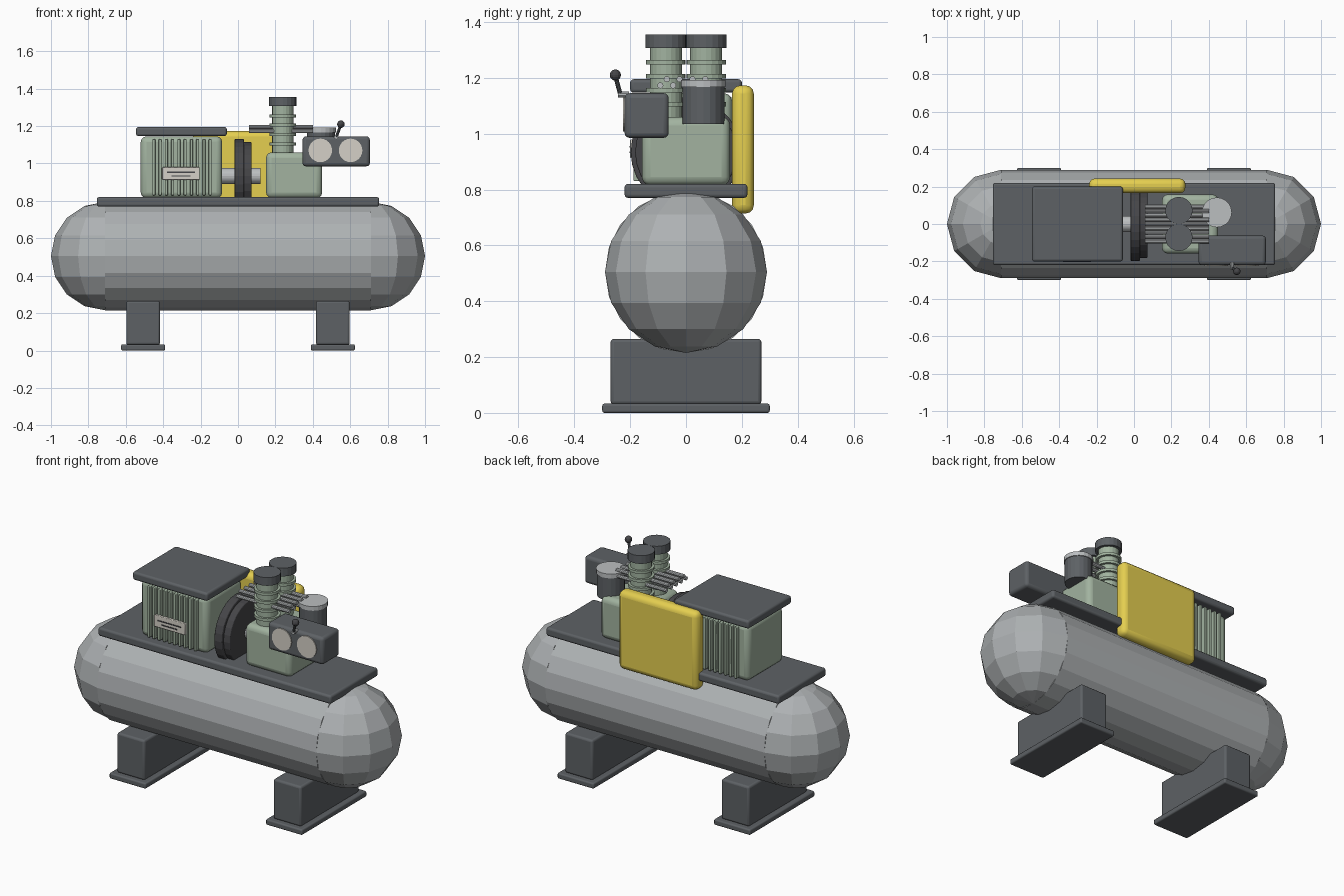
import bpy, bmesh, math
from mathutils import Vector

if "Cube" in bpy.data.objects:
    bpy.data.objects.remove(bpy.data.objects["Cube"])


def material(name, rgb):
    m = bpy.data.materials.new(name)
    m.diffuse_color = (*rgb, 1)
    m.use_nodes = True
    m.node_tree.nodes["Principled BSDF"].inputs["Base Color"].default_value = m.diffuse_color
    return m


GREEN = material("green paint", (0.36, 0.45, 0.35))
DARK = material("dark grey", (0.11, 0.12, 0.13))
BLACK = material("rubber", (0.06, 0.06, 0.065))
YELLOW = material("yellow paint", (0.78, 0.62, 0.08))
STEEL = material("light steel", (0.5, 0.52, 0.53))
CREAM = material("dial cream", (0.66, 0.63, 0.57))
SILVER = material("tank grey", (0.42, 0.44, 0.45))


def add(name, bm, mat, bevel=0.0, smooth=False):
    me = bpy.data.meshes.new(name)
    bm.to_mesh(me)
    bm.free()
    me.materials.append(mat)
    ob = bpy.data.objects.new(name, me)
    bpy.context.collection.objects.link(ob)
    if bevel:
        mod = ob.modifiers.new("bevel", 'BEVEL')
        mod.width, mod.segments = bevel, 3
    if smooth:
        bpy.context.view_layer.objects.active = ob
        ob.select_set(True)
        bpy.ops.object.shade_smooth_by_angle(angle=math.radians(30))
        ob.select_set(False)
    return ob


def box(name, x, y, z, mat, bevel=0.0):
    """Box from (min, max) pairs on each axis."""
    bm = bmesh.new()
    bmesh.ops.create_cube(bm, size=1)
    for v in bm.verts:
        v.co = [(lo + hi) / 2 + c * (hi - lo) for c, (lo, hi) in zip(v.co, (x, y, z))]
    return add(name, bm, mat, bevel, bevel > 0)


def rod(name, a, b, r, mat, sides=20, bevel=0.0, smooth=False):
    """Cylinder between two points."""
    a, b = Vector(a), Vector(b)
    bm = bmesh.new()
    bmesh.ops.create_cone(bm, cap_ends=True, segments=sides, radius1=r, radius2=r,
                          depth=(b - a).length)
    q = Vector((0, 0, 1)).rotation_difference(b - a)
    for v in bm.verts:
        v.co = q @ v.co + (a + b) / 2
    return add(name, bm, mat, bevel, smooth)


# Tank shell with faceted round ends
TZ, TR, TX = 0.505, 0.29, 0.71
rod("tank_shell", (-TX, 0, TZ), (TX, 0, TZ), TR, SILVER, 20)
for side, s in (("left", -1), ("right", 1)):
    bm = bmesh.new()
    bmesh.ops.create_uvsphere(bm, u_segments=12, v_segments=8, radius=TR)
    bmesh.ops.bisect_plane(bm, geom=bm.verts[:] + bm.edges[:] + bm.faces[:], dist=1e-5,
                           plane_co=(0, 0, 0), plane_no=(s, 0, 0), clear_inner=True)
    bmesh.ops.translate(bm, verts=bm.verts, vec=(s * TX, 0, TZ))
    add(f"tank_end_{side}", bm, SILVER)

    # Saddle feet
    cx = s * 0.507
    box(f"saddle_{side}", (cx - 0.09, cx + 0.09), (-0.27, 0.27), (0.03, 0.265), DARK, 0.012)
    box(f"foot_pad_{side}", (cx - 0.118, cx + 0.118), (-0.3, 0.3), (0, 0.033), DARK, 0.008)

# Mounting deck
box("deck", (-0.755, 0.755), (-0.22, 0.22), (0.77, 0.82), DARK, 0.012)

# Motor with cooling fins, canopy and rating plate
box("motor_body", (-0.52, -0.085), (-0.165, 0.165), (0.815, 1.145), GREEN, 0.03)
for i in range(10):
    fx = -0.45 + i * 0.0335
    for side, s in (("front", -1), ("back", 1)):
        box(f"motor_fin_{side}_{i}", (fx - 0.008, fx + 0.008),
            sorted((s * 0.15, s * 0.188)), (0.83, 1.13), GREEN, 0.004)
box("motor_canopy", (-0.545, -0.06), (-0.2, 0.2), (1.147, 1.195), DARK, 0.012)
box("rating_plate", (-0.405, -0.205), (-0.2, -0.18), (0.912, 0.98), CREAM, 0.004)
box("plate_line_long", (-0.38, -0.23), (-0.203, -0.198), (0.95, 0.956), BLACK)
box("plate_line_short", (-0.355, -0.255), (-0.203, -0.198), (0.93, 0.936), BLACK)

# Drive shaft and pulleys
rod("drive_shaft", (-0.085, 0, 0.933), (0.12, 0, 0.933), 0.042, STEEL, 20)
rod("large_pulley", (-0.018, 0, 0.933), (0.032, 0, 0.933), 0.198, BLACK, 28, 0.006)
rod("small_pulley", (0.03, 0, 0.933), (0.073, 0, 0.933), 0.182, BLACK, 28, 0.006)

# Belt guard on the back
box("belt_guard", (-0.24, 0.275), (0.165, 0.243), (0.714, 1.173), YELLOW, 0.03)

# Pump: crankcase and two finned cylinders
box("crankcase", (0.15, 0.45), (-0.158, 0.158), (0.815, 1.06), GREEN, 0.03)
for side, y in (("front", -0.072), ("back", 0.072)):
    rod(f"pump_cylinder_{side}", (0.24, y, 1.05), (0.24, y, 1.31), 0.057, GREEN, 20)
    for i in range(4):
        z = 1.105 + i * 0.05
        rod(f"cylinder_fin_{side}_{i}", (0.24, y, z - 0.008), (0.24, y, z + 0.008),
            0.071, GREEN, 20)
    rod(f"cylinder_head_{side}", (0.24, y, 1.307), (0.24, y, 1.355), 0.073, DARK, 20)

# Intercooler tubes in two staggered rows
for i in range(9):
    y, z = -0.092 + i * 0.023, 1.173 + 0.022 * (i % 2)
    rod(f"cooler_tube_{i}", (0.06, y, z), (0.4, y, z), 0.011, STEEL, 10)

# Air filter
rod("air_filter_body", (0.443, 0.062, 1.035), (0.443, 0.062, 1.17), 0.075, DARK, 20)
rod("air_filter_lid", (0.443, 0.062, 1.167), (0.443, 0.062, 1.192), 0.08, STEEL, 20)

# Control box, gauges and lever
box("control_box", (0.345, 0.705), (-0.22, -0.062), (0.985, 1.145), DARK, 0.018)
for side, x in (("left", 0.44), ("right", 0.602)):
    rod(f"gauge_{side}", (x, -0.2, 1.07), (x, -0.225, 1.07), 0.063, CREAM, 24)
rod("lever_pivot", (0.525, -0.205, 1.14), (0.525, -0.243, 1.14), 0.011, STEEL, 10)
rod("lever_arm", (0.525, -0.235, 1.14), (0.55, -0.253, 1.207), 0.008, DARK, 10)
bm = bmesh.new()
bmesh.ops.create_uvsphere(bm, u_segments=12, v_segments=8, radius=0.02)
bmesh.ops.translate(bm, verts=bm.verts, vec=(0.55, -0.253, 1.21))
add("lever_knob", bm, BLACK)
